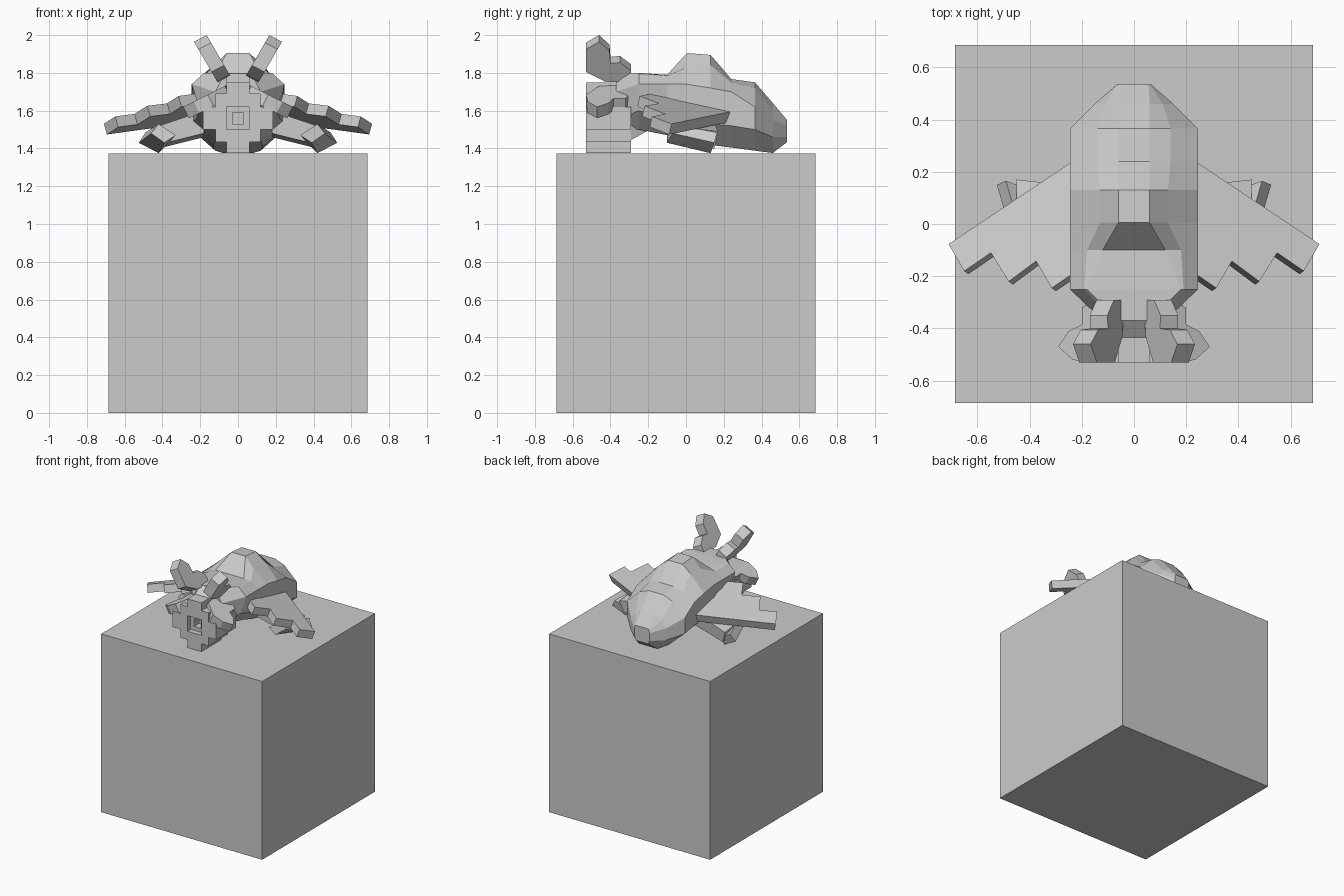
import bpy, bmesh
from mathutils import Vector

cube = bpy.data.objects.get("Cube")
if cube:
    bpy.data.objects.remove(cube, do_unlink=True)

grey = bpy.data.materials.new("plain_grey")
grey.use_nodes = True
COLOUR = (0.6, 0.6, 0.6, 1)
grey.diffuse_color = COLOUR
grey.node_tree.nodes["Principled BSDF"].inputs["Base Color"].default_value = COLOUR


def loft(name, rings):
    """Skin a closed solid through rings of equal point count."""
    bm = bmesh.new()
    loops = [[bm.verts.new(p) for p in ring] for ring in rings]
    n = len(loops[0])
    for a, b in zip(loops, loops[1:]):
        for i in range(n):
            j = (i + 1) % n
            bm.faces.new((a[i], a[j], b[j], b[i]))
    bm.faces.new(loops[0][::-1])
    bm.faces.new(loops[-1])
    bmesh.ops.recalc_face_normals(bm, faces=bm.faces)
    mesh = bpy.data.meshes.new(name)
    bm.to_mesh(mesh)
    bm.free()
    mesh.materials.append(grey)
    obj = bpy.data.objects.new(name, mesh)
    bpy.context.collection.objects.link(obj)
    return obj


def plate(name, points, offset):
    """Extrude a 3D outline by an offset vector."""
    top = [Vector(p) for p in points]
    return loft(name, [top, [p + Vector(offset) for p in top]])


def mirrored_plate(name, points, offset):
    for side, s in (("left", 1), ("right", -1)):
        plate(f"{side}_{name}", [(s * x, y, z) for x, y, z in points],
              (s * offset[0], offset[1], offset[2]))


def square(half, y, z=1.56):
    return [(x * half, y, z + k * half) for x, k in ((-1, -1), (1, -1), (1, 1), (-1, 1))]


# Pedestal block
S = 0.685
plate("pedestal", [(-S, -S, 0), (S, -S, 0), (S, S, 0), (-S, S, 0)], (0, 0, 1.372))


# Body: faceted sections from neck to tail
def section(y, top, mid, side, low, bottom):
    half = [top, mid, side, low, bottom]
    return [(x, y, z) for x, z in half] + [(-x, y, z) for x, z in half[::-1]]


loft("body", [
    section(-0.37, (.06, 1.80), (.08, 1.78), (.12, 1.70), (.12, 1.55), (.06, 1.48)),
    section(-0.25, (.18, 1.80), (.19, 1.79), (.245, 1.74), (.20, 1.60), (.10, 1.50)),
    section(-0.10, (.12, 1.79), (.18, 1.785), (.245, 1.74), (.22, 1.56), (.11, 1.47)),
    section(0.005, (.06, 1.905), (.13, 1.83), (.245, 1.74), (.24, 1.54), (.12, 1.44)),
    section(0.13, (.06, 1.895), (.13, 1.84), (.245, 1.72), (.245, 1.53), (.13, 1.418)),
    section(0.24, (.06, 1.767), (.14, 1.75), (.245, 1.70), (.245, 1.52), (.13, 1.405)),
    section(0.365, (.06, 1.75), (.14, 1.72), (.245, 1.62), (.245, 1.50), (.12, 1.388)),
    section(0.46, (.06, 1.64), (.11, 1.60), (.15, 1.55), (.15, 1.46), (.08, 1.376)),
    section(0.535, (.055, 1.55), (.06, 1.54), (.065, 1.52), (.065, 1.46), (.05, 1.434)),
])

# Stepped head
steps = [(.06, 1.375), (.06, 1.435), (.12, 1.435), (.12, 1.50), (.185, 1.50),
         (.185, 1.62), (.12, 1.62), (.12, 1.69), (.06, 1.69), (.06, 1.75)]
outline = [(x, -0.53, z) for x, z in steps] + [(-x, -0.53, z) for x, z in steps[::-1]]
head = plate("head", outline, (0, 0.24, 0))

# Nested square hollows in the face
for name, half, depth in (("outer_hollow", .06, .04), ("inner_hollow", .03, .10)):
    cutter = loft(name + "_cutter", [square(half, -0.56), square(half, -0.53 + depth)])
    cutter.hide_render = True
    cut = head.modifiers.new(name, "BOOLEAN")
    cut.operation = "DIFFERENCE"
    cut.object = cutter
    cut.solver = "EXACT"
    bpy.context.view_layer.objects.active = head
    bpy.ops.object.modifier_apply(modifier=name)
    bpy.data.objects.remove(cutter, do_unlink=True)

# Sloped crest joining head and back, and the tapering throat
loft("crest", [
    [(-.06, -.435, 1.66), (.06, -.435, 1.66), (.06, -.435, 1.75), (-.06, -.435, 1.75)],
    [(-.06, -.365, 1.66), (.06, -.365, 1.66), (.06, -.365, 1.80), (-.06, -.365, 1.80)],
])
loft("throat", [square(.12, -0.30), square(.065, -0.20)])

# Upright ears, leaning outwards
ear = [(-.53, 1.96), (-.46, 2.0), (-.405, 1.95), (-.40, 1.885), (-.35, 1.89),
       (-.29, 1.845), (-.29, 1.80), (-.35, 1.785), (-.43, 1.79), (-.53, 1.84)]
mirrored_plate("upper_ear", [(.05 + .58 * (z - 1.8), y, z) for y, z in ear],
               (.067, 0, -.035))

# Lower ears, drooping outwards
droop = [(.07, -.46), (.06, -.34), (.14, -.29), (.20, -.32), (.20, -.385),
         (.25, -.41), (.29, -.47), (.235, -.52), (.16, -.53)]
mirrored_plate("lower_ear", [(x, y, 1.735 - .5 * (x - .06)) for x, y in droop],
               (-.03, 0, -.06))

# Wings with stepped feather edges, flat and tilted
wing = [(.16, .29), (.71, -.077), (.65, -.18), (.548, -.11), (.48, -.22),
        (.375, -.142), (.315, -.245), (.22, -.18), (.10, -.10)]
mirrored_plate("wing", [(x, y, 1.713 - .281 * x - .216 * y) for x, y in wing],
               (-.016, -.012, -.056))

# Legs: thigh out of the body and a foot trailing back
for side, s in (("left", 1), ("right", -1)):
    foot = [
        [(.33, -.10, 1.47), (.39, -.10, 1.43), (.46, -.07, 1.48), (.42, -.08, 1.53)],
        [(.39, .13, 1.42), (.42, .13, 1.375), (.525, .15, 1.43), (.49, .165, 1.485)],
    ]
    loft(f"{side}_foot", [[(s * x, y, z) for x, y, z in r] for r in foot])
    thigh = [
        [(.18, -.02, 1.48), (.18, .14, 1.46), (.18, .14, 1.56), (.18, -.02, 1.60)],
        [(.42, -.02, 1.42), (.42, .15, 1.40), (.45, .17, 1.49), (.45, -.02, 1.51)],
    ]
    loft(f"{side}_thigh", [[(s * x, y, z) for x, y, z in r] for r in thigh])
